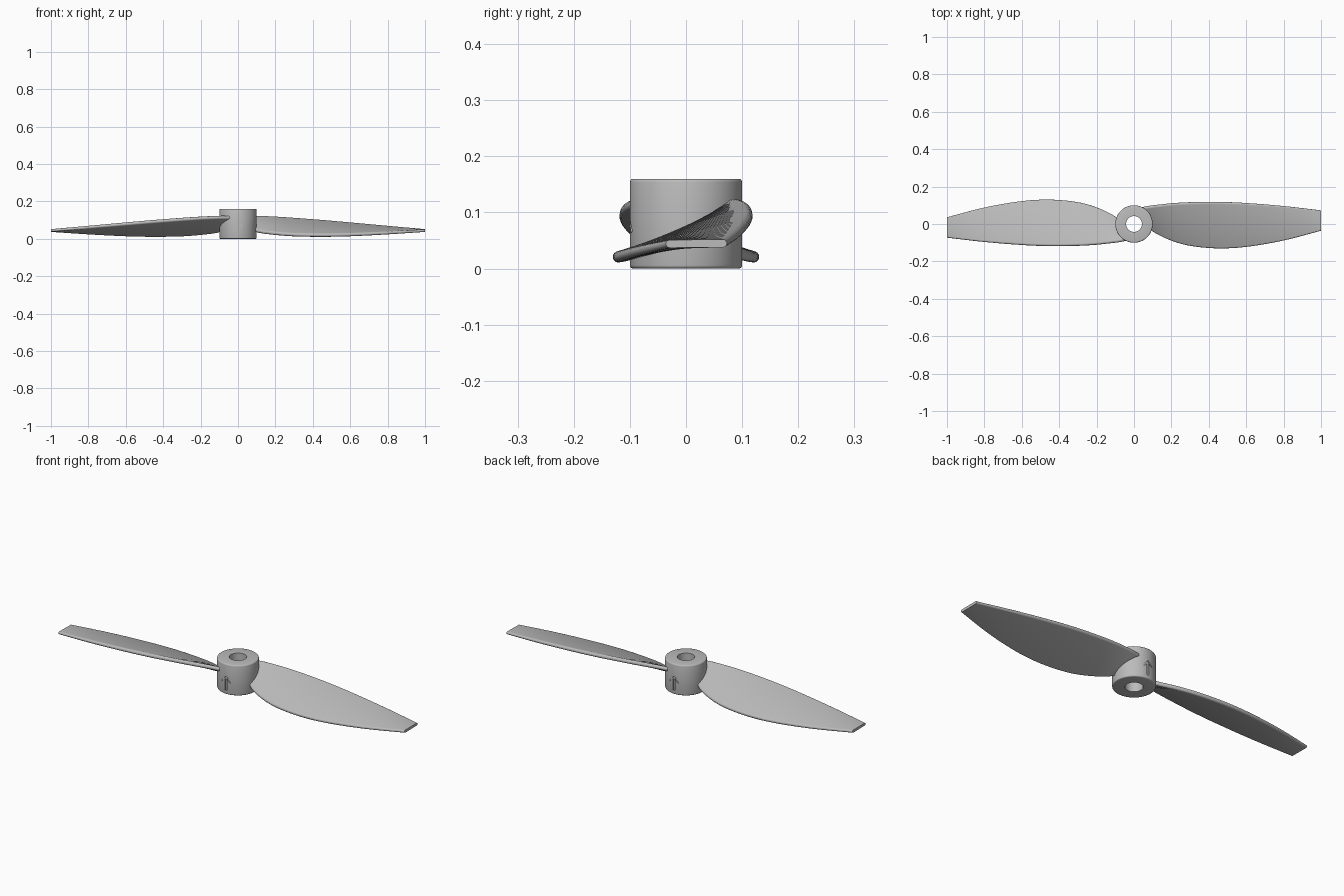
import bpy, bmesh, math

cube = bpy.data.objects.get("Cube")
if cube:
    bpy.data.objects.remove(cube, do_unlink=True)

grey = bpy.data.materials.new("light_grey")
grey.use_nodes = True
colour = (0.5, 0.5, 0.5, 1)
grey.diffuse_color = colour
grey.node_tree.nodes["Principled BSDF"].inputs["Base Color"].default_value = colour


def make_object(name, bm):
    bmesh.ops.recalc_face_normals(bm, faces=bm.faces)
    mesh = bpy.data.meshes.new(name)
    bm.to_mesh(mesh)
    bm.free()
    mesh.materials.append(grey)
    obj = bpy.data.objects.new(name, mesh)
    bpy.context.collection.objects.link(obj)
    return obj


def smooth(obj):
    bpy.ops.object.select_all(action="DESELECT")
    obj.select_set(True)
    bpy.context.view_layer.objects.active = obj
    bpy.ops.object.shade_smooth_by_angle(angle=math.radians(35))


def bridge(bm, a, b):
    for i in range(len(a)):
        j = (i + 1) % len(a)
        bm.faces.new((a[i], a[j], b[j], b[i]))


# Hub: ring with a through hole and rounded outer rims
HUB_R, HOLE_R, HUB_H, RIM, SIDES = 0.1, 0.042, 0.16, 0.006, 96
profile = [(HOLE_R, 0)]
for k in range(4):
    a = math.radians(30 * k)
    profile.append((HUB_R - RIM + RIM * math.sin(a), RIM - RIM * math.cos(a)))
profile += [(r, HUB_H - z) for r, z in reversed(profile)]
bm = bmesh.new()
rings = []
for s in range(SIDES):
    a = math.tau * s / SIDES
    rings.append([bm.verts.new((r * math.cos(a), r * math.sin(a), z)) for r, z in profile])
for s in range(SIDES):
    bridge(bm, rings[s], rings[(s + 1) % SIDES])
hub = make_object("hub", bm)

# Engraved direction arrows on the front and back of the hub
half = [(0, 0.096), (0.028, 0.068), (0.023, 0.062), (0.005, 0.08), (0.005, 0.02)]
outline = half + [(-x, z) for x, z in reversed(half[1:])]
bm = bmesh.new()
for side in (-1, 1):
    near = [bm.verts.new((x, side * 0.094, z)) for x, z in outline]
    far = [bm.verts.new((x, side * 0.12, z)) for x, z in outline]
    bm.faces.new(near)
    bm.faces.new(far)
    bridge(bm, near, far)
cutter = make_object("arrow_cutter", bm)
cutter.hide_render = True
cutter.hide_set(True)
cut = hub.modifiers.new("arrows", "BOOLEAN")
cut.operation = "DIFFERENCE"
cut.solver = "EXACT"
cut.object = cutter
bpy.context.view_layer.objects.active = hub
hub.select_set(True)
bpy.ops.object.modifier_apply(modifier=cut.name)
bpy.data.objects.remove(cutter, do_unlink=True)
smooth(hub)

# Blade stations: x, upper edge y, upper z, lower edge y, lower z, thickness
stations = [
    (0.03, 0.085, 0.120, 0.062, 0.105, 0.02),
    (0.06, 0.092, 0.119, 0.015, 0.070, 0.02),
    (0.08, 0.096, 0.119, -0.018, 0.050, 0.02),
    (0.11, 0.100, 0.118, -0.045, 0.038, 0.02),
    (0.20, 0.110, 0.113, -0.088, 0.027, 0.02),
    (0.30, 0.116, 0.106, -0.116, 0.020, 0.02),
    (0.45, 0.118, 0.094, -0.130, 0.018, 0.02),
    (0.60, 0.112, 0.081, -0.122, 0.021, 0.019),
    (0.80, 0.096, 0.063, -0.088, 0.031, 0.017),
    (1.00, 0.073, 0.045, -0.036, 0.044, 0.014),
]


def spline(p, q, r, s, t):
    # Interpolates between q and r with tangents scaled for uneven spacing
    h = r[0] - q[0]
    out = [q[0] + h * t]
    for i in range(1, len(q)):
        m0 = (r[i] - p[i]) / (r[0] - p[0]) * h
        m1 = (s[i] - q[i]) / (s[0] - q[0]) * h
        out.append((2*t**3 - 3*t**2 + 1) * q[i] + (t**3 - 2*t**2 + t) * m0
                   + (3*t**2 - 2*t**3) * r[i] + (t**3 - t**2) * m1)
    return out


def blade_section(x, y1, z1, y0, z0, thick):
    # Flat section with fully rounded edges, tilted along its chord
    length = math.hypot(y1 - y0, z1 - z0)
    uy, uz = (y1 - y0) / length, (z1 - z0) / length
    rad = thick / 2
    points = []
    for cy, cz, start, inset in ((y1, z1, -90, -rad), (y0, z0, 90, rad)):
        for k in range(9):
            a = math.radians(start + 22.5 * k)
            u, v = inset + rad * math.cos(a), rad * math.sin(a)
            points.append((x, cy + u * uy - v * uz, cz + u * uz + v * uy))
    return points


# Two blades, the second turned half a circle about the hub axis
for name, turn in (("left_blade", 1), ("right_blade", -1)):
    bm = bmesh.new()
    sections = []
    last = len(stations) - 1
    for i in range(last):
        quad = [stations[max(0, min(last, i + d))] for d in (-1, 0, 1, 2)]
        sections += [spline(*quad, k / 6) for k in range(6)]
    sections.append(stations[-1])
    loops = [[bm.verts.new((turn * x, turn * y, z)) for x, y, z in blade_section(*s)]
             for s in sections]
    for a, b in zip(loops, loops[1:]):
        bridge(bm, a, b)
    bm.faces.new(loops[0])
    bm.faces.new(loops[-1])
    smooth(make_object(name, bm))
